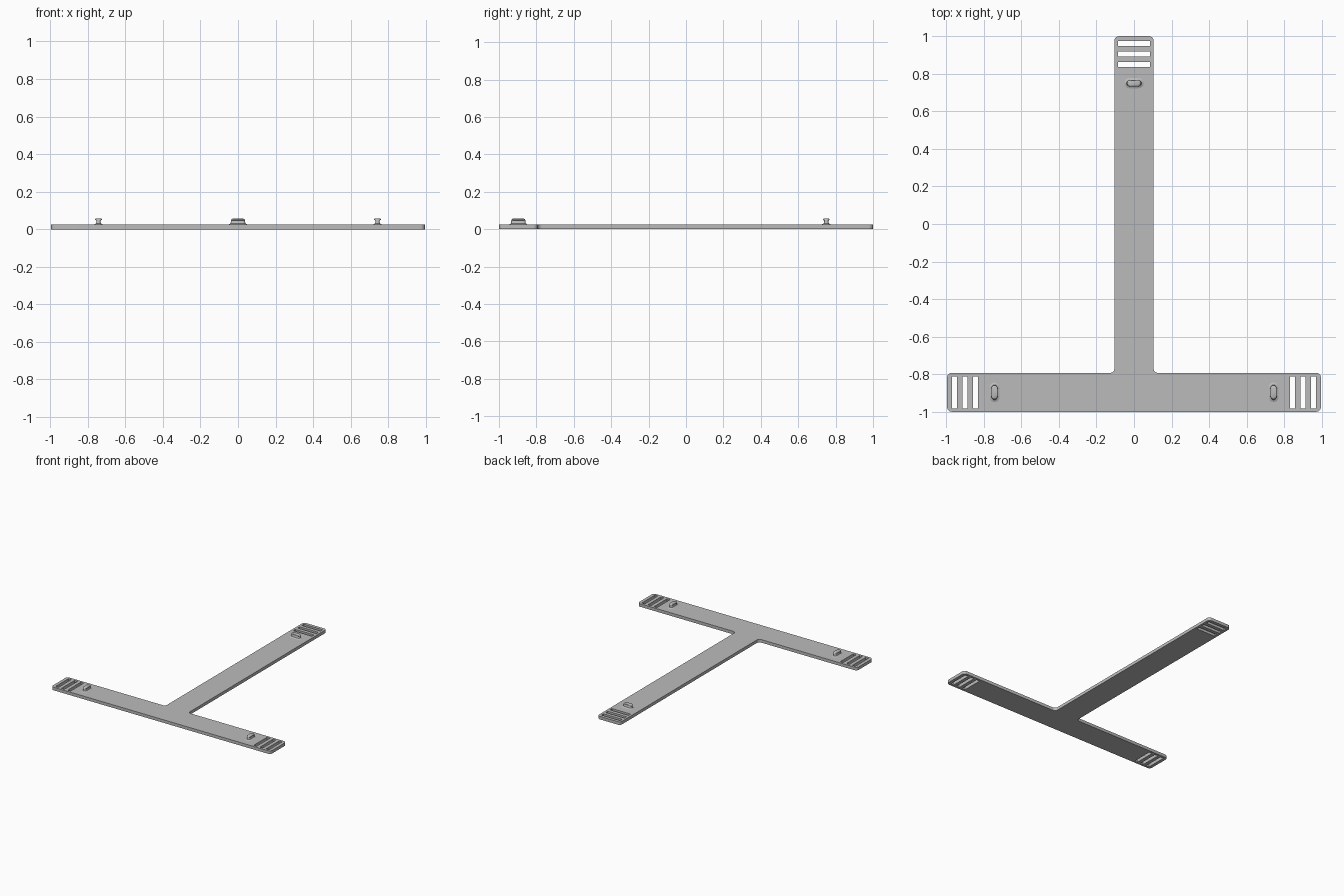
import bpy
import bmesh
from math import sin, cos, pi
from mathutils import Vector

default = bpy.data.objects.get("Cube")
if default:
    bpy.data.objects.remove(default, do_unlink=True)

THICK = 0.025       # plate thickness
HALF = 0.104        # half width of each arm
REACH = 0.995       # half length of the cross bar
INNER = -0.793      # back edge of the cross bar
BAR_Y = (INNER - 1) / 2

grey = bpy.data.materials.new("plain grey")
grey.use_nodes = True
colour = (0.5, 0.5, 0.5, 1)
grey.diffuse_color = colour
grey.node_tree.nodes["Principled BSDF"].inputs["Base Color"].default_value = colour


def rounded(corners, radius, steps=6):
    """Outline with every right-angled corner replaced by an arc."""
    pts = []
    corners = [Vector(c) for c in corners]
    for i, p in enumerate(corners):
        a = (corners[i - 1] - p).normalized() * radius
        b = (corners[(i + 1) % len(corners)] - p).normalized() * radius
        for k in range(steps + 1):
            t = k / steps * pi / 2
            pts.append(p + a * (1 - sin(t)) + b * (1 - cos(t)))
    return pts


def rectangle(x, y, hx, hy):
    return [Vector((x + sx * hx, y + sy * hy))
            for sx, sy in ((-1, -1), (1, -1), (1, 1), (-1, 1))]


def finish(obj):
    bpy.ops.object.select_all(action="DESELECT")
    obj.select_set(True)
    bpy.context.view_layer.objects.active = obj
    bpy.ops.object.shade_smooth_by_angle(angle=pi / 6)


# T-shaped plate with slots, as a filled and extruded outline
outline = rounded([(-REACH, -1), (REACH, -1), (REACH, INNER), (HALF, INNER),
                   (HALF, 1), (-HALF, 1), (-HALF, INNER), (-REACH, INNER)], 0.024)
loops = [outline]
for d in (0.955, 0.9, 0.844):
    for side in (-1, 1):
        loops.append(rectangle(side * d, BAR_Y, 0.0135, 0.085))
    loops.append(rectangle(0, d + 0.006, 0.085, 0.0135))

curve = bpy.data.curves.new("slotted_plate", "CURVE")
curve.dimensions = "2D"
curve.fill_mode = "BOTH"
curve.extrude = THICK / 2
for loop in loops:
    spline = curve.splines.new("POLY")
    spline.points.add(len(loop) - 1)
    for point, co in zip(spline.points, loop):
        point.co = (co.x, co.y, 0, 1)
    spline.use_cyclic_u = True
plate = bpy.data.objects.new("slotted_plate", curve)
bpy.context.collection.objects.link(plate)
bpy.ops.object.select_all(action="DESELECT")
plate.select_set(True)
bpy.context.view_layer.objects.active = plate
bpy.ops.object.convert(target="MESH")
plate = bpy.context.view_layer.objects.active
bm = bmesh.new()
bm.from_mesh(plate.data)
bmesh.ops.remove_doubles(bm, verts=bm.verts, dist=0.0001)
bmesh.ops.translate(bm, verts=bm.verts, vec=(0, 0, THICK / 2))
bmesh.ops.recalc_face_normals(bm, faces=bm.faces)
bm.to_mesh(plate.data)
bm.free()
plate.data.materials.clear()
plate.data.materials.append(grey)
finish(plate)

# Hook peg: flared foot, narrow neck, overhanging cap (half width, half length, z)
PEG = [(0.031, 0.056, 0.024), (0.021, 0.046, 0.027), (0.014, 0.040, 0.031),
       (0.011, 0.038, 0.037), (0.011, 0.038, 0.046), (0.018, 0.037, 0.050),
       (0.018, 0.034, 0.054), (0.014, 0.028, 0.057)]


def peg(name, x, y, turn):
    bm = bmesh.new()
    rings = []
    for hx, hy, z in PEG:
        ring = []
        for end in (1, -1):
            for k in range(9):
                t = k / 8 * pi
                ring.append(bm.verts.new((end * hx * cos(t),
                                          end * (hy - hx + hx * sin(t)), z)))
        rings.append(ring)
    for low, high in zip(rings, rings[1:]):
        for i in range(len(low)):
            bm.faces.new((low[i - 1], low[i], high[i], high[i - 1]))
    bm.faces.new(rings[-1])
    bm.faces.new(rings[0][::-1])
    bmesh.ops.recalc_face_normals(bm, faces=bm.faces)
    mesh = bpy.data.meshes.new(name)
    bm.to_mesh(mesh)
    bm.free()
    mesh.materials.append(grey)
    obj = bpy.data.objects.new(name, mesh)
    obj.location = (x, y, 0)
    obj.rotation_euler.z = turn
    bpy.context.collection.objects.link(obj)
    finish(obj)


peg("left_peg", 0.743, BAR_Y, 0)
peg("right_peg", -0.743, BAR_Y, 0)
peg("back_peg", 0, 0.75, pi / 2)
